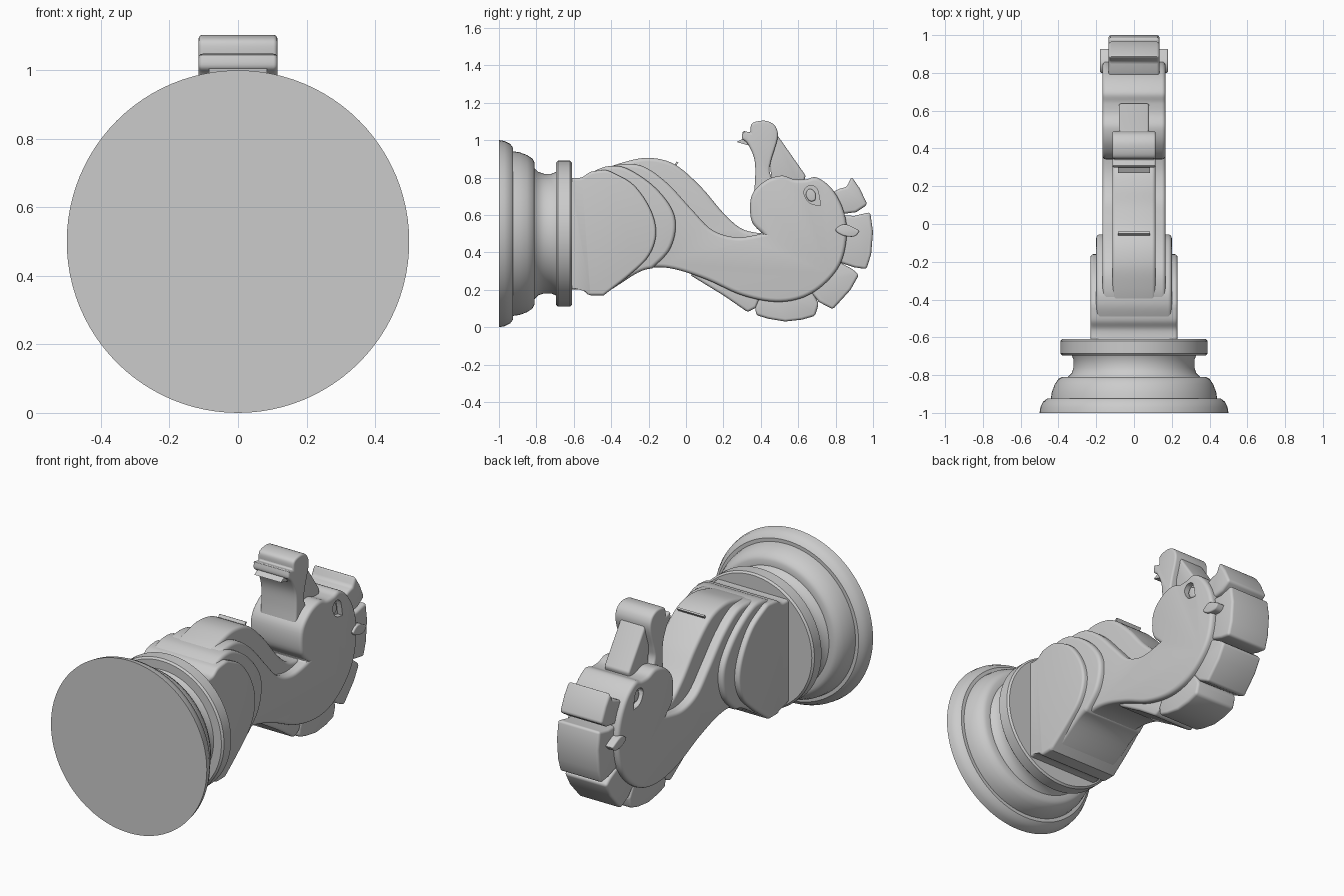
import bpy, bmesh, math
from mathutils import Vector

cube = bpy.data.objects.get("Cube")
if cube:
    bpy.data.objects.remove(cube)

stone = bpy.data.materials.new("plain_grey")
stone.use_nodes = True
grey = (0.6, 0.6, 0.6, 1)
stone.diffuse_color = grey
stone.node_tree.nodes["Principled BSDF"].inputs["Base Color"].default_value = grey


def add_object(name, bm):
    """Turn a bmesh into a named object with the shared material."""
    bmesh.ops.recalc_face_normals(bm, faces=bm.faces[:])
    mesh = bpy.data.meshes.new(name)
    bm.to_mesh(mesh)
    bm.free()
    mesh.materials.append(stone)
    obj = bpy.data.objects.new(name, mesh)
    bpy.context.collection.objects.link(obj)
    return obj


def activate(obj):
    bpy.ops.object.select_all(action="DESELECT")
    obj.select_set(True)
    bpy.context.view_layer.objects.active = obj


def finish(obj):
    """Apply the modifiers, then smooth everything but hard edges."""
    activate(obj)
    for modifier in list(obj.modifiers):
        bpy.ops.object.modifier_apply(modifier=modifier.name)
    bpy.ops.object.shade_smooth_by_angle(angle=math.radians(32))


def smooth_outline(points, steps=6):
    """Closed spline through the points; a doubled point is a corner."""
    result = []
    count = len(points)
    for i in range(count):
        a, b, c, d = (Vector(points[(i + k) % count]) for k in (-1, 0, 1, 2))
        if b == c:
            continue
        for step in range(steps):
            t = step / steps
            result.append(b + (c - a) * t / 2
                          + (a - b * 2.5 + c * 2 - d / 2) * t * t
                          + (b * 3 - a - c * 3 + d) * t ** 3 / 2)
    return result


def slab(name, points, half_width, rounding=0.02, curved=True):
    """Extrude a side outline, given in hundredths, across x."""
    outline = smooth_outline(points) if curved else [Vector(p) for p in points]
    bm = bmesh.new()
    verts = [bm.verts.new((-half_width, p.x / 100, p.y / 100)) for p in outline]
    face = bm.faces.new(verts)
    moved = bmesh.ops.extrude_face_region(bm, geom=[face])["geom"]
    bmesh.ops.translate(bm, vec=(2 * half_width, 0, 0),
                        verts=[v for v in moved if isinstance(v, bmesh.types.BMVert)])
    obj = add_object(name, bm)
    if rounding:
        bevel = obj.modifiers.new("rounded_edges", "BEVEL")
        bevel.width = rounding
        bevel.segments = 4
        bevel.limit_method = "ANGLE"
        bevel.angle_limit = math.radians(40)
        bevel.use_clamp_overlap = False
    return obj


# Turned base, lathed around the y axis: (position along y, radius)
base_profile = [(-100, 0), (-100, 50), (-97, 49.5), (-94, 48), (-92.5, 46),
                (-92.5, 44), (-89, 43.5), (-85, 42), (-82, 40), (-81, 38),
                (-81, 35), (-79, 33), (-76, 32), (-72, 32), (-69.5, 33),
                (-69.5, 38), (-68.5, 39), (-62, 39), (-61, 38), (-61, 0)]
bm = bmesh.new()
ring = [bm.verts.new((r / 100, y / 100, 0.5)) for y, r in base_profile]
edges = [bm.edges.new(pair) for pair in zip(ring, ring[1:])]
bmesh.ops.spin(bm, geom=ring + edges, cent=(0, 0, 0.5), axis=(0, 1, 0),
               angle=math.tau, steps=96)
bmesh.ops.remove_doubles(bm, verts=bm.verts[:], dist=0.0001)
finish(add_object("turned_base", bm))

# Layered collars and the narrow chest strip
finish(slab("collar", [
    (-63, 80), (-63, 80), (-56, 80), (-51, 83), (-44, 84), (-44, 84), (-40, 83),
    (-28, 76), (-19, 63), (-16, 50), (-20, 38), (-30, 28), (-44, 17), (-44, 17),
    (-52, 17), (-52, 17), (-56, 20), (-63, 20), (-63, 20)], 0.23, 0.015))
finish(slab("inner_collar", [
    (-50, 83), (-50, 83), (-42, 86), (-32, 85), (-18, 76), (-8, 64), (-5.5, 53),
    (-9, 41), (-18, 31.5), (-18, 31.5), (-26, 29), (-44, 18), (-50, 20), (-50, 20)],
    0.2))
finish(slab("chest_strip", [
    (-48, 83), (-48, 83), (-34, 88), (-20, 90.5), (-6, 87), (8, 75), (20, 61),
    (30, 52.5), (41, 50), (41, 50), (41, 40), (41, 40), (-20, 45), (-48, 60),
    (-48, 60)], 0.115))
slit = slab("chest_ridge", [(-8, 84), (-5, 88.5), (-4, 88), (-7, 84)], 0.085, 0, False)
finish(slit)

# Neck and head in one slab
head = slab("neck_and_head", [
    (-45, 84), (-45, 84), (-35, 87), (-23, 86), (-10, 77), (3, 63), (14, 52),
    (27, 48), (41, 50), (41, 50), (35, 57), (35, 70), (42, 78), (51, 81),
    (58, 79), (64, 79), (70, 80), (78, 74), (84, 63), (86, 50), (83, 35),
    (75, 24), (63, 16), (48, 13.5), (30, 17), (12, 25), (-4, 30.5), (-16, 32),
    (-30, 30), (-45, 35), (-45, 35)], 0.167)
finish(head)

# Sunken almond eyes
eye_shape = [(63, 72), (65.5, 75.5), (70, 74), (72, 65), (72, 65), (66, 66.5)]
cutter = slab("eye_cutter", eye_shape, 0.25, 0)
core = slab("eye_floor", eye_shape, 0.135, 0)
cut = head.modifiers.new("eye_sockets", "BOOLEAN")
cut.operation = "DIFFERENCE"
cut.object = cutter
cut.solver = "EXACT"
finish(head)
bpy.data.objects.remove(cutter)
finish(core)
finish(slab("eyeball", [(64, 71), (66, 74), (69, 72), (69, 68), (66, 67.5)], 0.15, 0.008))

# Muzzle, lip and nose bridge
finish(slab("muzzle", [
    (36, 68), (36, 68), (37, 80), (36.5, 90), (33, 98), (30, 101), (30.5, 105),
    (30.5, 105), (34.5, 104), (34.5, 104), (35, 108.5), (39, 110.2), (44, 110),
    (48, 107), (49, 101), (45.5, 89), (45, 82), (50, 72), (50, 72)], 0.115, 0.012))
finish(slab("lower_lip", [(27, 99), (31, 101), (36, 100), (34, 97)], 0.085, 0, False))
finish(slab("nose_bridge", [(46, 75), (44, 98), (48, 104), (50, 101), (64, 81), (62, 74)],
            0.08, 0.012, False))

# Mane made of separate rounded locks around the back of the head
locks = {
    "crest": [(74, 70), (82, 74), (86, 75), (88.5, 80.5), (93, 74), (97, 65.5),
              (91, 61.5), (80, 60)],
    "back": [(78, 60), (90, 59.5), (98.5, 61.5), (100, 51), (99, 39), (96.5, 31),
             (90, 32), (78, 36)],
    "nape": [(76, 38), (89, 31), (92.5, 28), (88, 20), (78.5, 9.5), (71, 13.5), (62, 24)],
    "lower": [(66, 22), (71, 12.5), (69, 6), (62, 4), (53, 3), (44, 4.5), (37.5, 6.5),
              (37, 11), (42, 22)],
    "neck": [(42, 22), (37.5, 10.5), (33, 8), (20, 17), (2, 28), (10, 32)],
}
for lock, points in locks.items():
    finish(slab("mane_" + lock, points, 0.135, 0.015, False))

# Small pointed ears on both sides
finish(slab("ears", [(80, 52), (85, 55), (93, 51.5), (93, 51.5), (90, 48.5), (84, 49)],
            0.18, 0.008))
